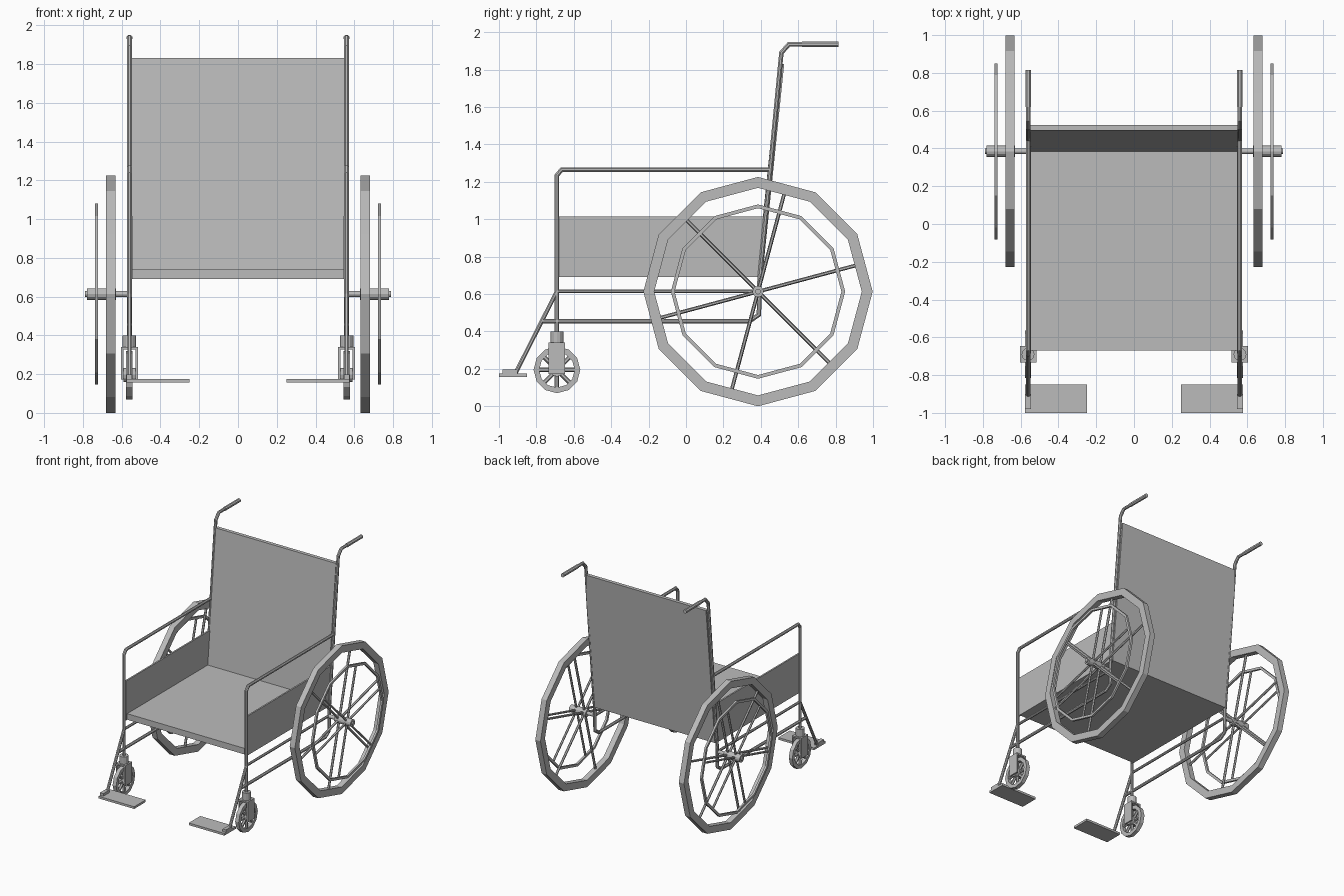
import bpy, bmesh, math
from mathutils import Vector

if "Cube" in bpy.data.objects:
    bpy.data.objects.remove(bpy.data.objects["Cube"])

grey = bpy.data.materials.new("grey")
grey.diffuse_color = (0.5, 0.5, 0.5, 1)
grey.use_nodes = True
grey.node_tree.nodes["Principled BSDF"].inputs["Base Color"].default_value = grey.diffuse_color


def finish(name, bm, mirror=True):
    bmesh.ops.recalc_face_normals(bm, faces=bm.faces)
    me = bpy.data.meshes.new(name)
    bm.to_mesh(me)
    bm.free()
    me.materials.append(grey)
    ob = bpy.data.objects.new(name, me)
    bpy.context.collection.objects.link(ob)
    if mirror:
        ob.modifiers.new("mirror", "MIRROR").use_mirror_merge = False
    return ob


def skin(bm, rings, loop=False, caps=True):
    """Join successive rings of vertices with quads."""
    n = len(rings[0])
    pairs = list(zip(rings, rings[1:])) + ([(rings[-1], rings[0])] if loop else [])
    for a, b in pairs:
        for i in range(n):
            j = (i + 1) % n
            bm.faces.new((a[i], a[j], b[j], b[i]))
    if caps and not loop:
        bm.faces.new(rings[0])
        bm.faces.new(rings[-1])


def tube(bm, x, path, r, sides=8):
    """Mitred tube along a (y, z) path at constant x."""
    pts = [Vector((x, y, z)) for y, z in path]
    rings = []
    for i, p in enumerate(pts):
        d0 = (p - pts[i - 1]).normalized() if i else (pts[1] - p).normalized()
        d1 = (pts[i + 1] - p).normalized() if i + 1 < len(pts) else d0
        t = (d0 + d1).normalized()
        v = t.cross(Vector((1, 0, 0))) / t.dot(d0)
        ring = []
        for k in range(sides):
            a = math.tau * (k + 0.5) / sides
            ring.append(bm.verts.new(p + r * (Vector((math.cos(a), 0, 0)) + v * math.sin(a))))
        rings.append(ring)
    skin(bm, rings)


def extrude(bm, profile, x0, x1):
    """Extrude a (y, z) outline along x."""
    skin(bm, [[bm.verts.new((x, y, z)) for y, z in profile] for x in (x0, x1)])


def rect(y0, y1, z0, z1):
    return [(y0, z0), (y1, z0), (y1, z1), (y0, z1)]


def circle(c, r, n):
    return [(c[0] + r * math.sin(math.tau * k / n), c[1] + r * math.cos(math.tau * k / n))
            for k in range(n)]


def annulus(bm, c, r0, r1, x0, x1, n=12):
    rings = [[bm.verts.new((x, y, z)) for y, z in circle(c, r, n)]
             for r, x in ((r0, x0), (r1, x0), (r1, x1), (r0, x1))]
    skin(bm, rings, loop=True)


def polar(c, r, deg):
    a = math.radians(deg)
    return (c[0] + r * math.cos(a), c[1] + r * math.sin(a))


# Fabric: seat, reclined backrest and side panels
bm = bmesh.new()
extrude(bm, rect(-0.67, 0.40, 0.69, 0.74), -0.55, 0.55)
finish("seat", bm, False)
bm = bmesh.new()
extrude(bm, [(0.378, 0.69), (0.408, 0.69), (0.525, 1.83), (0.495, 1.83)], -0.55, 0.55)
finish("backrest", bm, False)
bm = bmesh.new()
extrude(bm, [(-0.685, 0.69), (0.40, 0.69), (0.425, 1.015), (-0.685, 1.015)], 0.545, 0.558)
finish("side_panel", bm)

# Tubular frame, one side mirrored
FX = 0.56
for name, path, r in (
    ("arm_tube", [(-0.69, 0.36), (-0.69, 1.235), (-0.665, 1.265), (0.45, 1.265)], 0.013),
    ("back_tube", [(-0.77, 0.455), (0.34, 0.455), (0.39, 0.49), (0.392, 0.66),
                   (0.51, 1.89), (0.55, 1.935), (0.80, 1.935)], 0.013),
    ("axle_tube", [(-0.69, 0.615), (0.385, 0.615)], 0.011),
    ("footrest_strut", [(-0.69, 0.615), (-0.91, 0.18)], 0.012),
    ("hand_grip", [(0.62, 1.935), (0.815, 1.935)], 0.016),
):
    bm = bmesh.new()
    tube(bm, FX, path, r)
    finish(name, bm)

# Footplates with their brackets
bm = bmesh.new()
extrude(bm, rect(-1.0, -0.85, 0.157, 0.175), 0.25, 0.576)
extrude(bm, rect(-0.98, -0.90, 0.175, 0.197), 0.546, 0.576)
finish("footplate", bm)

# Large rear wheel: rim, push rim, hub and two sets of six spokes
W = (0.385, 0.613)
bm = bmesh.new()
annulus(bm, W, 0.555, 0.613, 0.633, 0.68)
finish("rear_wheel_rim", bm)
bm = bmesh.new()
annulus(bm, W, 0.446, 0.466, 0.722, 0.739)
finish("push_rim", bm)
bm = bmesh.new()
extrude(bm, circle(W, 0.015, 12), 0.555, 0.79)
extrude(bm, circle(W, 0.03, 12), 0.63, 0.78)
finish("rear_hub", bm)
bm = bmesh.new()
for k in range(6):
    a = 15 + 60 * k
    tube(bm, 0.657, [polar(W, 0.02, a), polar(W, 0.56, a)], 0.01, 6)
    tube(bm, 0.730, [polar(W, 0.02, a), polar(W, 0.445, a)], 0.009, 6)
finish("rear_spokes", bm)

# Front caster: wheel with eight spokes, fork and swivel stem
C = (-0.69, 0.195)
bm = bmesh.new()
annulus(bm, C, 0.095, 0.125, 0.545, 0.577)
extrude(bm, circle(C, 0.036, 12), 0.53, 0.592)
for k in range(8):
    tube(bm, 0.561, [polar(C, 0.02, 45 * k), polar(C, 0.1, 45 * k)], 0.012, 6)
finish("caster_wheel", bm)
bm = bmesh.new()
for x in (0.517, 0.592):
    extrude(bm, rect(-0.734, -0.646, 0.172, 0.34), x, x + 0.012)
extrude(bm, rect(-0.734, -0.646, 0.328, 0.34), 0.517, 0.604)
finish("caster_fork", bm)
bm = bmesh.new()
top = [[bm.verts.new((0.561 + 0.034 * math.cos(math.tau * k / 12),
                      -0.69 + 0.034 * math.sin(math.tau * k / 12), z)) for k in range(12)]
       for z in (0.335, 0.4)]
skin(bm, top)
finish("caster_stem", bm)
